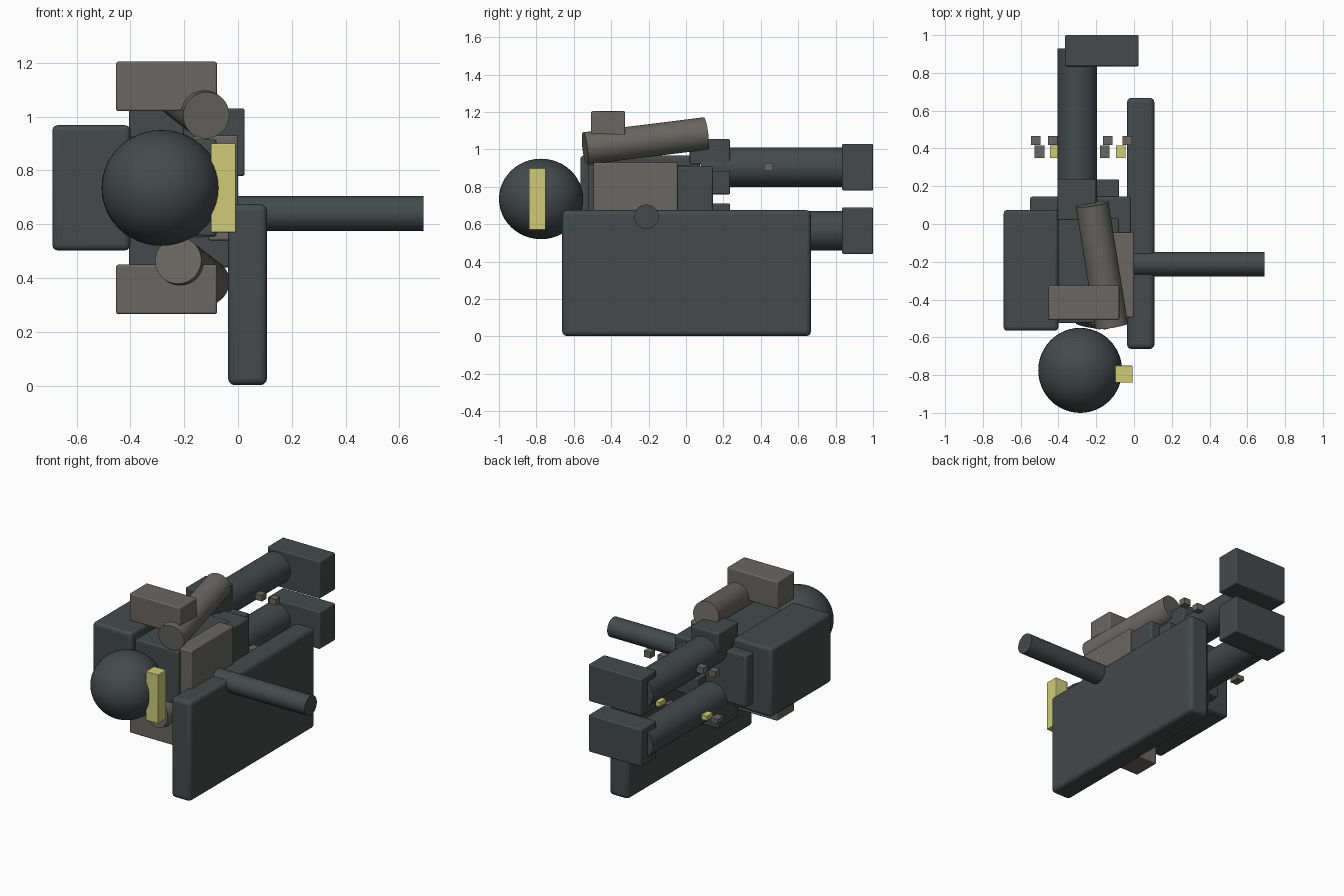
import bpy, math
from mathutils import Vector

if "Cube" in bpy.data.objects:
    bpy.data.objects.remove(bpy.data.objects["Cube"])

MID = 0.735  # the reclining figure is mirrored about this height


def material(name, rgb):
    m = bpy.data.materials.new(name)
    m.diffuse_color = (*rgb, 1)
    m.use_nodes = True
    m.node_tree.nodes["Principled BSDF"].inputs["Base Color"].default_value = m.diffuse_color
    return m


DARK = material("dark slate", (0.058, 0.068, 0.068))
GREY = material("warm grey", (0.138, 0.135, 0.122))
YELLOW = material("pale yellow", (0.62, 0.60, 0.19))


def finish(o, name, mat, smooth=True):
    o.name = name
    o.data.materials.append(mat)
    if smooth:
        bpy.ops.object.shade_smooth_by_angle(angle=math.radians(35))
    return o


def box(name, x, y, z, mat, bevel=0.0):
    """Box from (min, max) ranges on each axis."""
    bpy.ops.mesh.primitive_cube_add(size=1)
    o = bpy.context.object
    size = [r[1] - r[0] for r in (x, y, z)]
    centre = [(r[0] + r[1]) / 2 for r in (x, y, z)]
    for v in o.data.vertices:
        v.co = [v.co[i] * size[i] for i in range(3)]
    o.location = centre
    finish(o, name, mat, False)
    if bevel:
        b = o.modifiers.new("rounded edges", 'BEVEL')
        b.width, b.segments = bevel, 3
        bpy.ops.object.shade_smooth_by_angle(angle=math.radians(35))
    return o


def tube(name, a, b, r, mat):
    """Capped cylinder between two points."""
    a, b = Vector(a), Vector(b)
    bpy.ops.mesh.primitive_cylinder_add(vertices=48, radius=r, depth=(b - a).length,
                                        location=(a + b) / 2)
    o = bpy.context.object
    o.rotation_euler = (b - a).to_track_quat('Z', 'Y').to_euler()
    return finish(o, name, mat)


def flip(z):
    return (2 * MID - z[1], 2 * MID - z[0])


def box_pair(name, x, y, z, mat, bevel=0.0):
    box(name + "_upper", x, y, z, mat, bevel)
    box(name + "_lower", x, y, flip(z), mat, bevel)


# Head and visor
bpy.ops.mesh.primitive_uv_sphere_add(segments=48, ring_count=24, radius=1,
                                     location=(-0.285, -0.775, MID))
head = bpy.context.object
head.scale = (0.222, 0.225, 0.215)
finish(head, "head", DARK)
box("visor", (-0.10, -0.008), (-0.84, -0.75), (0.57, 0.90), YELLOW, 0.004)

# Torso, chest plate, waist and backpack
box("torso", (-0.40, -0.08), (-0.525, 0.03), (0.555, 0.915), DARK, 0.01)
box("chest_plate", (-0.11, 0.0), (-0.495, -0.045), (0.54, 0.93), GREY, 0.008)
box("waist", (-0.55, -0.015), (-0.10, 0.145), (0.56, 0.91), DARK, 0.012)
box("backpack", (-0.69, -0.40), (-0.565, 0.075), (0.503, 0.968), DARK, 0.02)

# Shoulders
box_pair("shoulder", (-0.453, -0.078), (-0.508, -0.325), (1.02, 1.204), GREY, 0.008)

# Arms, crossing over in opposite directions
tube("arm_upper", (-0.118, -0.54, 1.005), (-0.222, 0.105, 1.085), 0.087, GREY)
tube("arm_lower", (-0.222, -0.54, 0.465), (-0.118, 0.105, 0.385), 0.087, GREY)

# Hips and skirt blocks
box_pair("hip", (-0.405, -0.20), (0.02, 0.235), (0.92, 1.055), DARK, 0.008)
box_pair("skirt", (-0.25, -0.08), (0.10, 0.235), (0.76, 0.885), DARK, 0.006)

# Legs, feet and side studs
for side, z in (("upper", 0.905), ("lower", 2 * MID - 0.905)):
    tube("leg_" + side, (-0.30, 0.08, z), (-0.30, 0.93, z), 0.105, DARK)
box_pair("foot", (-0.365, 0.025), (0.835, 1.0), (0.78, 1.03), DARK, 0.008)
for i, x in enumerate((-0.52, -0.43, -0.14, -0.036)):
    box(f"stud_upper_{i}", (x - 0.025, x + 0.025), (0.418, 0.465), (0.885, 0.926), GREY)
for i, x in enumerate((-0.50, -0.42, -0.155, -0.07)):
    box(f"stud_lower_{i}", (x - 0.026, x + 0.026), (0.35, 0.415), (0.55, 0.58),
        YELLOW if i % 2 else GREY)

# Large side slab with its projecting barrel
box("slab", (-0.037, 0.108), (-0.662, 0.668), (0.002, 0.675), DARK, 0.025)
tube("barrel", (-0.01, -0.212, 0.64), (0.69, -0.212, 0.64), 0.065, DARK)
